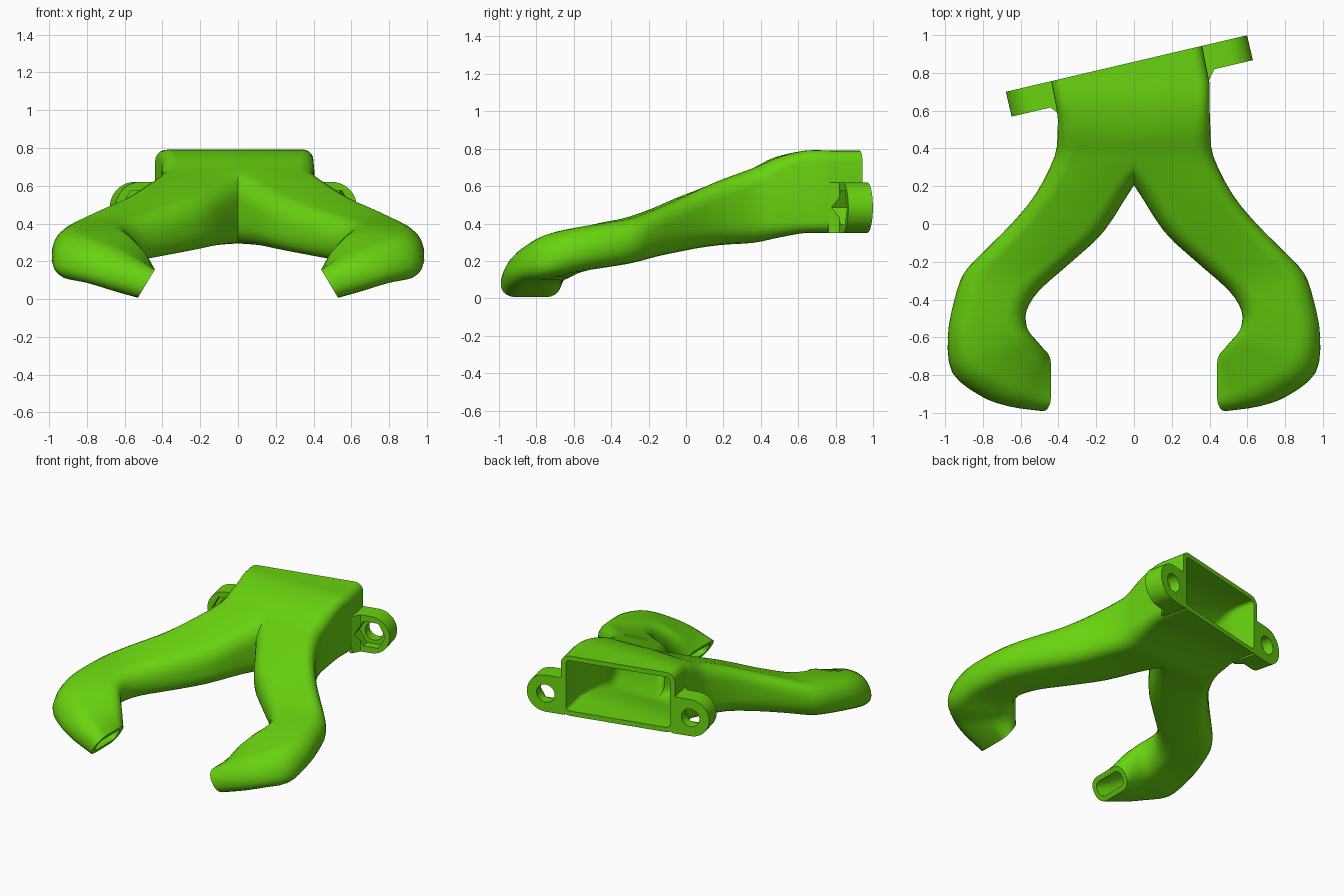
import bpy, bmesh, math
from mathutils import Vector, Matrix

if "Cube" in bpy.data.objects:
    bpy.data.objects.remove(bpy.data.objects["Cube"])

green = bpy.data.materials.new("bright_green")
green.use_nodes = True
colour = (0.14, 0.65, 0.005, 1)
green.diffuse_color = colour
green.node_tree.nodes["Principled BSDF"].inputs["Base Color"].default_value = colour

WALL = 0.035
BACK = Vector((0, 0.859, 0))                    # slanted mounting plane
ALONG = Vector((0.974, 0.228, 0)).normalized()
FRONT = Vector((ALONG.y, -ALONG.x, 0))


def finish(bm, name):
    bmesh.ops.recalc_face_normals(bm, faces=bm.faces[:])
    mesh = bpy.data.meshes.new(name)
    bm.to_mesh(mesh)
    bm.free()
    mesh.materials.append(green)
    ob = bpy.data.objects.new(name, mesh)
    bpy.context.collection.objects.link(ob)
    return ob


def activate(ob):
    bpy.ops.object.select_all(action='DESELECT')
    ob.select_set(True)
    bpy.context.view_layer.objects.active = ob


def smooth(ob):
    activate(ob)
    bpy.ops.object.shade_smooth_by_angle(angle=math.radians(35))


# Duct sections: outer x, y, inner x, y, middle z, height, tilt, corner radius
SECTIONS = [
    (.40, .78, -.40, .78, .57, .44, 0, .06),
    (.40, .64, -.40, .64, .57, .44, 0, .06),
    (.405, .50, -.30, .46, .54, .43, 0, .08),
    (.42, .36, -.12, .36, .497, .40, 0, .10),
    (.52, .16, .01, .19, .455, .34, 0, .11),
    (.65, .00, .16, -.04, .40, .29, 0, .11),
    (.80, -.15, .33, -.20, .35, .255, 0, .11),
    (.90, -.26, .50, -.35, .31, .24, 0, .11),
    (.95, -.40, .57, -.46, .287, .24, 3, .11),
    (.985, -.60, .57, -.54, .26, .24, 8, .11),
    (.95, -.79, .555, -.585, .225, .25, 20, .11),
    (.80, -.91, .535, -.615, .185, .24, 33, .11),
    (.66, -.965, .51, -.645, .14, .22, 35, .10),
    (.485, -.99, .485, -.67, .082, .175, 31, .075),
]


def refine(rows, steps=3):
    out = []
    for i in range(len(rows) - 1):
        p0, p3 = rows[max(i - 1, 0)], rows[min(i + 2, len(rows) - 1)]
        for k in range(steps):
            t = k / steps
            out.append([b + .5 * t * (c - a + t * (2*a - 5*b + 4*c - d + t * (3*b - a - 3*c + d)))
                        for a, b, c, d in zip(p0, rows[i], rows[i + 1], p3)])
    return out + [list(rows[-1])]


def ring(bm, row, inset):
    ox, oy, ix, iy, z, h, tilt, r = row
    across = Vector((ox - ix, oy - iy, 0))
    width = across.length / 2 - inset
    across.normalize()
    tilt = math.radians(tilt)
    up = Vector((-math.sin(tilt), 0, math.cos(tilt)))
    centre = Vector(((ox + ix) / 2, (oy + iy) / 2, z))
    half, r = h / 2 - inset, max(r - inset, .015)
    verts = []
    for corner, (sx, sz) in enumerate(((1, 1), (-1, 1), (-1, -1), (1, -1))):
        for k in range(6):
            a = math.pi / 2 * (corner + k / 5)
            verts.append(bm.verts.new(centre + across * (sx * (width - r) + r * math.cos(a))
                                      + up * (sz * (half - r) + r * math.sin(a))))
    return verts


# Hollow duct: outer skin down to the nozzle, inner skin back up
rows = refine(SECTIONS)
start = list(rows[0])
start[1] = start[3] = 1.2
rows.insert(0, start)
bm = bmesh.new()
rings = [ring(bm, r, 0) for r in rows] + [ring(bm, r, WALL) for r in reversed(rows)]
for a, b in zip(rings, rings[1:]):
    for i in range(len(a)):
        j = (i + 1) % len(a)
        bm.faces.new((a[i], a[j], b[j], b[i]))


def cut(point, normal):
    bmesh.ops.bisect_plane(bm, geom=bm.verts[:] + bm.edges[:] + bm.faces[:], dist=1e-5,
                           plane_co=point, plane_no=normal, clear_outer=True)


# Keep one half, mirror it, then trim the back on the slant
cut((0, 0, 0), (-1, 0, 0))
copy = bmesh.ops.duplicate(bm, geom=bm.verts[:] + bm.edges[:] + bm.faces[:])["geom"]
bmesh.ops.scale(bm, vec=(-1, 1, 1), verts=[g for g in copy if isinstance(g, bmesh.types.BMVert)])
bmesh.ops.reverse_faces(bm, faces=[g for g in copy if isinstance(g, bmesh.types.BMFace)])
bmesh.ops.remove_doubles(bm, verts=bm.verts[:], dist=1e-4)
cut(BACK, -FRONT)
for v in bm.verts:
    depth = (v.co - BACK).dot(FRONT)
    v.co -= ALONG * .04 * max(0, 1 - depth / .2)
rim = [e for e in bm.edges if e.is_boundary
       and all(abs((v.co - BACK).dot(FRONT)) < .01 for v in e.verts)]
bmesh.ops.bridge_loops(bm, edges=rim)
smooth(finish(bm, "forked_duct"))


def place(u, depth, z):
    return BACK + ALONG * u + FRONT * depth + Vector((0, 0, z))


def prism(name, points, direction):
    bm = bmesh.new()
    base = bm.faces.new([bm.verts.new(p) for p in points])
    top = bmesh.ops.extrude_face_region(bm, geom=[base])["geom"]
    bmesh.ops.translate(bm, vec=direction, verts=[g for g in top if isinstance(g, bmesh.types.BMVert)])
    return finish(bm, name)


def circle(u, depth, radius, sides):
    return [place(u + radius * math.cos(2 * math.pi * k / sides), depth,
                  EAR_Z + radius * math.sin(2 * math.pi * k / sides)) for k in range(sides)]


# Mounting ears with a bolt hole and hexagonal nut pocket
EAR_Z, EAR_R, EAR_T = .485, .135, .135
for side, centre, inner, sign in (("left", .48, .345, 1), ("right", -.562, -.425, -1)):
    outline = [place(centre + sign * EAR_R * math.cos(a), 0, EAR_Z + EAR_R * math.sin(a))
               for a in (math.pi * (k / 24 - .5) for k in range(25))]
    outline += [place(inner, 0, EAR_Z + EAR_R), place(inner, 0, EAR_Z - EAR_R)]
    ear = prism(side + "_ear", outline, FRONT * EAR_T)
    low = EAR_Z - EAR_R
    gusset = prism(side + "_ear_gusset",
                   [place(inner, EAR_T - .01, low), place(inner + sign * .07, EAR_T - .01, low),
                    place(inner + sign * .06, EAR_T, low), place(inner + sign * .02, EAR_T + .05, low),
                    place(inner, EAR_T + .05, low)], Vector((0, 0, 2 * EAR_R)))
    cutters = [prism("bolt_hole_cutter", circle(centre, -.1, .065, 32), FRONT * .5),
               prism("nut_pocket_cutter", circle(centre, .075, .105, 6), FRONT * .3)]
    for part in (ear, gusset):
        for cutter in cutters:
            cutter.hide_render = True
            mod = part.modifiers.new("cut", 'BOOLEAN')
            mod.operation, mod.solver, mod.object = 'DIFFERENCE', 'EXACT', cutter
            activate(part)
            bpy.ops.object.modifier_apply(modifier=mod.name)
        smooth(part)
    for cutter in cutters:
        bpy.data.objects.remove(cutter)
